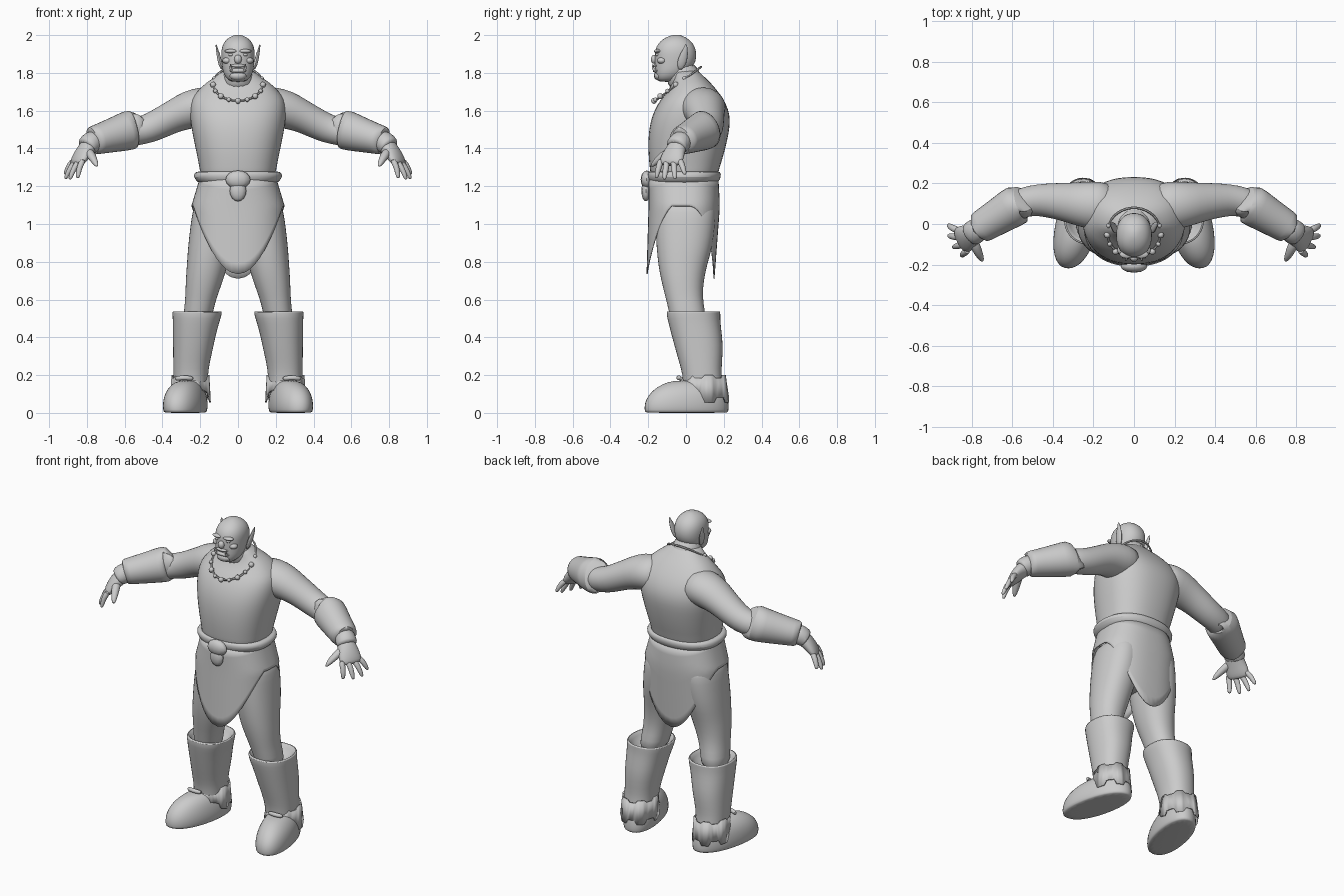
import bpy, bmesh, math
from mathutils import Vector

mat = bpy.data.materials.new("plain_grey")
mat.diffuse_color = (0.6, 0.6, 0.6, 1)


def finish(name, bm, side=1, sub=1, angle=50):
    """Turn a bmesh into a smooth object; side=-1 mirrors it across x."""
    for v in bm.verts:
        v.co.x *= side
    bmesh.ops.recalc_face_normals(bm, faces=bm.faces)
    me = bpy.data.meshes.new(name)
    bm.to_mesh(me)
    bm.free()
    ob = bpy.data.objects.new(name, me)
    bpy.context.collection.objects.link(ob)
    me.materials.append(mat)
    bpy.ops.object.select_all(action='DESELECT')
    ob.select_set(True)
    bpy.context.view_layer.objects.active = ob
    bpy.ops.object.shade_smooth_by_angle(angle=math.radians(angle))
    if sub:
        ob.modifiers.new("smooth", 'SUBSURF').levels = sub
        ob.modifiers["smooth"].render_levels = sub
    return ob


def ring_points(c, u, v, n, p):
    """Superellipse around c, spanned by u and v."""
    pts = []
    for i in range(n):
        a = 2 * math.pi * i / n
        cs, sn = math.cos(a), math.sin(a)
        pts.append(c + u * math.copysign(abs(cs) ** (2 / p), cs) + v * math.copysign(abs(sn) ** (2 / p), sn))
    return pts


def skin(rings, caps=True):
    bm = bmesh.new()
    rows = [[bm.verts.new(q) for q in r] for r in rings]
    n = len(rows[0])
    for a, b in zip(rows, rows[1:]):
        for i in range(n):
            bm.faces.new((a[i], a[(i + 1) % n], b[(i + 1) % n], b[i]))
    if caps:
        bm.faces.new(rows[0])
        bm.faces.new(rows[-1])
    return bm


def stack(name, data, side=1, n=20, p=2.0, shear=0, sub=1):
    """Horizontal rings: (z, centre x, front y, back y, half width)."""
    rings = []
    for z, cx, y0, y1, rx in data:
        r = ring_points(Vector((cx, (y0 + y1) / 2, z)), Vector((rx, 0, 0)), Vector((0, (y1 - y0) / 2, 0)), n, p)
        rings.append([Vector((q.x + shear * q.y, q.y, q.z)) for q in r])
    return finish(name, skin(rings), side, sub)


def limb(name, data, side=1, n=14, sub=1):
    """Rings square to a path: (x, y, z, width radius, thickness radius)."""
    cs = [Vector(d[:3]) for d in data]
    rings = []
    for i, d in enumerate(data):
        t = (cs[min(i + 1, len(cs) - 1)] - cs[max(i - 1, 0)]).normalized()
        u = t.cross(Vector((0, 0, 1))).normalized()
        rings.append(ring_points(cs[i], u * d[3], u.cross(t) * d[4], n, 2))
    return finish(name, skin(rings), side, sub)


def ball(name, c, r, side=1, seg=12):
    bm = bmesh.new()
    bmesh.ops.create_uvsphere(bm, u_segments=seg, v_segments=seg * 2 // 3, radius=1)
    for v in bm.verts:
        v.co = Vector([v.co[k] * r[k] + c[k] for k in range(3)])
    return finish(name, bm, side, 0)


# Torso with sloping shoulders, and pelvis
stack("torso", [(1.20, 0, -.18, .16, .195), (1.27, 0, -.19, .17, .2), (1.33, 0, -.197, .19, .212),
                (1.40, 0, -.202, .21, .226), (1.48, 0, -.2, .228, .243), (1.55, 0, -.188, .237, .255),
                (1.61, 0, -.165, .225, .258), (1.66, 0, -.135, .2, .25), (1.70, 0, -.1, .172, .22),
                (1.75, 0, -.07, .13, .17), (1.785, 0, -.065, .09, .11), (1.82, 0, -.07, .06, .08)], n=24, p=2.4)
stack("neck", [(1.70, 0, -.1, .12, .1), (1.78, 0, -.1, .08, .085), (1.86, 0, -.1, .055, .078)])
stack("pelvis", [(.88, 0, -.1, .1, .1), (.96, 0, -.15, .14, .2), (1.08, 0, -.17, .16, .225),
                 (1.24, 0, -.17, .16, .195)], p=2.4)

# Head
stack("head", [(1.752, 0, -.145, -.06, .035), (1.768, 0, -.16, -.03, .06), (1.80, 0, -.166, .01, .08),
               (1.84, 0, -.166, .045, .086), (1.88, 0, -.167, .057, .089), (1.92, 0, -.166, .055, .09),
               (1.955, 0, -.15, .04, .08), (1.982, 0, -.12, .012, .058), (1.997, 0, -.085, -.02, .028),
               (2.002, 0, -.06, -.04, .01)], p=2.2)
ball("nose", (0, -.168, 1.872), (.02, .018, .024))
ball("upper_lip", (0, -.158, 1.838), (.04, .018, .01))
ball("lower_lip", (0, -.156, 1.812), (.046, .02, .013))
ball("chin", (0, -.145, 1.785), (.045, .025, .025))
for s in (1, -1):
    ball("brow", (.036, -.15, 1.915), (.036, .02, .011), s)
    ball("eye", (.037, -.151, 1.896), (.014, .011, .008), s)
    ball("cheekbone", (.055, -.128, 1.865), (.028, .025, .018), s)
    limb("tusk", [(.036, -.166, 1.812, .007, .007), (.039, -.176, 1.828, .006, .006),
                  (.04, -.176, 1.848, .001, .001)], s, 8, 0)
    stack("ear", [(1.815, .083, -.04, -.02, .006), (1.84, .092, -.05, .0, .012),
                  (1.88, .1, -.045, .012, .012), (1.92, .11, -.02, .012, .008),
                  (1.955, .117, -.004, .004, .002)], s, 8)

# Necklace: cord with beads hanging on the chest
def loop_point(a):
    y = -.042 - .122 * math.cos(a)
    return Vector((.132 * math.sin(a), y, 1.742 - .09 * math.cos(a)))

cord = []
for i in range(40):
    a = 2 * math.pi * i / 40
    out = Vector((math.sin(a), -math.cos(a), 0))
    cord.append(ring_points(loop_point(a), out * .006, Vector((0, 0, .006)), 6, 2))
finish("necklace_cord", skin(cord + cord[:1], False), 1, 0)
for i in range(-5, 6):
    r = .016 if i % 2 == 0 else .012
    ball("necklace_bead", loop_point(i * .38) + Vector((0, -.006, 0)), (r, r, r), 1, 9)

# Belt and buckle
stack("belt", [(1.205, 0, -.18, .16, .2), (1.225, 0, -.197, .175, .218), (1.25, 0, -.207, .188, .24),
               (1.272, 0, -.205, .185, .232), (1.28, 0, -.195, .175, .213), (1.268, 0, -.18, .16, .19)], n=24, p=2.3)
ball("buckle_top", (0, -.208, 1.235), (.066, .032, .048))
ball("buckle_bottom", (0, -.212, 1.175), (.044, .024, .055))

# Loincloth: skirt whose hem rises over each hip and hangs to a tip in front and behind
rows, cols = 10, 64
skirt = []
for j in range(rows):
    row = []
    for i in range(cols):
        a = 2 * math.pi * i / cols
        sx, sy = math.cos(a), math.sin(a)
        sx, sy = math.copysign(abs(sx) ** .83, sx), math.copysign(abs(sy) ** .83, sy)
        hem = min(1.095, (.735 if sy < 0 else .71) + 6.2 * (.25 * sx) ** 2)
        z = 1.235 + (hem - 1.235) * j / (rows - 1)
        k = min(1, (1.235 - z) / .14)
        low = max(0, (1.1 - z) / .4)
        y = sy * (.19 + .012 * low) - .008 if sy < 0 else sy * (.172 + .008 * k - .03 * low)
        row.append(Vector((sx * (.205 + .042 * k), y, z)))
    skirt.append(row)
cloth = finish("loincloth", skin(skirt, False), 1, 0)
cloth.modifiers.new("thickness", 'SOLIDIFY').thickness = .006

for s in (1, -1):
    # Upper arm, bracer and glove
    limb("upper_arm", [(.1, .08, 1.625, .11, .1), (.18, .09, 1.622, .125, .108), (.26, .098, 1.605, .112, .104),
                       (.33, .107, 1.575, .098, .088), (.40, .115, 1.54, .088, .083),
                       (.47, .118, 1.505, .08, .078), (.55, .11, 1.485, .075, .073), (.62, .06, 1.47, .07, .07)], s, 18)
    limb("bracer", [(.60, .075, 1.488, .075, .08), (.552, .107, 1.502, .088, .092), (.54, .115, 1.506, .1, .104),
                    (.552, .108, 1.503, .107, .11), (.6, .08, 1.488, .1, .104), (.68, .03, 1.465, .09, .09),
                    (.75, -.012, 1.446, .082, .079), (.775, -.028, 1.439, .08, .076),
                    (.78, -.031, 1.437, .068, .066), (.75, -.012, 1.446, .055, .055)], s, 16)
    limb("glove_cuff", [(.74, -.005, 1.452, .055, .055), (.775, -.03, 1.435, .062, .06),
                        (.8, -.05, 1.412, .064, .056), (.806, -.054, 1.406, .055, .046)], s)
    limb("palm", [(.77, -.03, 1.435, .05, .05), (.805, -.055, 1.395, .058, .042), (.83, -.07, 1.36, .07, .036),
                  (.852, -.082, 1.325, .07, .026), (.86, -.086, 1.312, .055, .016)], s)
    tips = [(.917, -.005, 1.262), (.916, -.058, 1.238), (.892, -.115, 1.236), (.85, -.158, 1.243)]
    for i, tip in enumerate(tips):
        a = Vector((.858 - .014 * i, -.035 - .032 * i, 1.345))
        b = Vector(tip)
        m = a.lerp(b, .5) + Vector((.008, 0, .008))
        e = a.lerp(b, .93)
        limb("finger", [(*a, .02, .019), (*m, .018, .017), (*e, .014, .012), (*b, .005, .005)], s, 8)
    limb("thumb", [(.795, -.075, 1.39, .028, .026), (.775, -.125, 1.36, .025, .023),
                   (.755, -.165, 1.325, .018, .017), (.745, -.185, 1.303, .006, .006)], s, 10)

    # Leg
    stack("leg", [(.46, .22, -.08, .11, .075), (.545, .208, -.092, .1, .078), (.62, .194, -.112, .088, .085),
                  (.7, .178, -.132, .095, .1), (.78, .163, -.148, .112, .109), (.88, .15, -.158, .142, .116),
                  (.98, .137, -.163, .155, .117), (1.06, .13, -.16, .16, .114), (1.14, .12, -.15, .15, .1)], s, p=2.2)

    # Boot shaft with an open rim, then foot, heel guard and strap
    stack("boot_shaft", [(.47, .216, -.06, .13, .08), (.525, .216, -.08, .16, .11), (.542, .216, -.096, .177, .126),
                         (.535, .216, -.106, .185, .134), (.505, .218, -.102, .182, .129), (.44, .228, -.085, .188, .118),
                         (.36, .236, -.064, .198, .109), (.27, .246, -.038, .192, .098), (.2, .251, -.018, .188, .092),
                         (.13, .25, -.015, .2, .092), (.08, .25, -.01, .21, .08)], s, p=2.3)
    stack("foot", [(.0, .28, -.216, .222, .098), (.004, .28, -.22, .226, .104), (.03, .28, -.224, .23, .11),
                   (.07, .28, -.216, .226, .108), (.11, .28, -.188, .216, .098), (.14, .277, -.15, .205, .082),
                   (.163, .274, -.1, .19, .06), (.172, .27, -.05, .16, .035)], s, shear=-.2, p=2.2)
    guard = []
    for j in range(2):
        row = []
        for i in range(48):
            a = 2 * math.pi * i / 48
            jag = .028 * (i // 4 % 2)
            z = (.055 + jag + .05 * max(0, -math.sin(a))) if j == 0 else .2 - .5 * jag
            r = .108 if j == 0 else .1
            row.append(Vector((.252 + r * math.cos(a), .1 + (.128 if j == 0 else .112) * math.sin(a), z)))
        guard.append(row)
    ob = finish("heel_guard", skin(guard, False), s, 0)
    ob.modifiers.new("thickness", 'SOLIDIFY').thickness = .008
    limb("ankle_strap", [(.235, -.025, .18, .012, .012), (.265, -.04, .186, .014, .014),
                         (.305, -.04, .186, .014, .014), (.335, -.02, .18, .012, .012)], s, 8)
